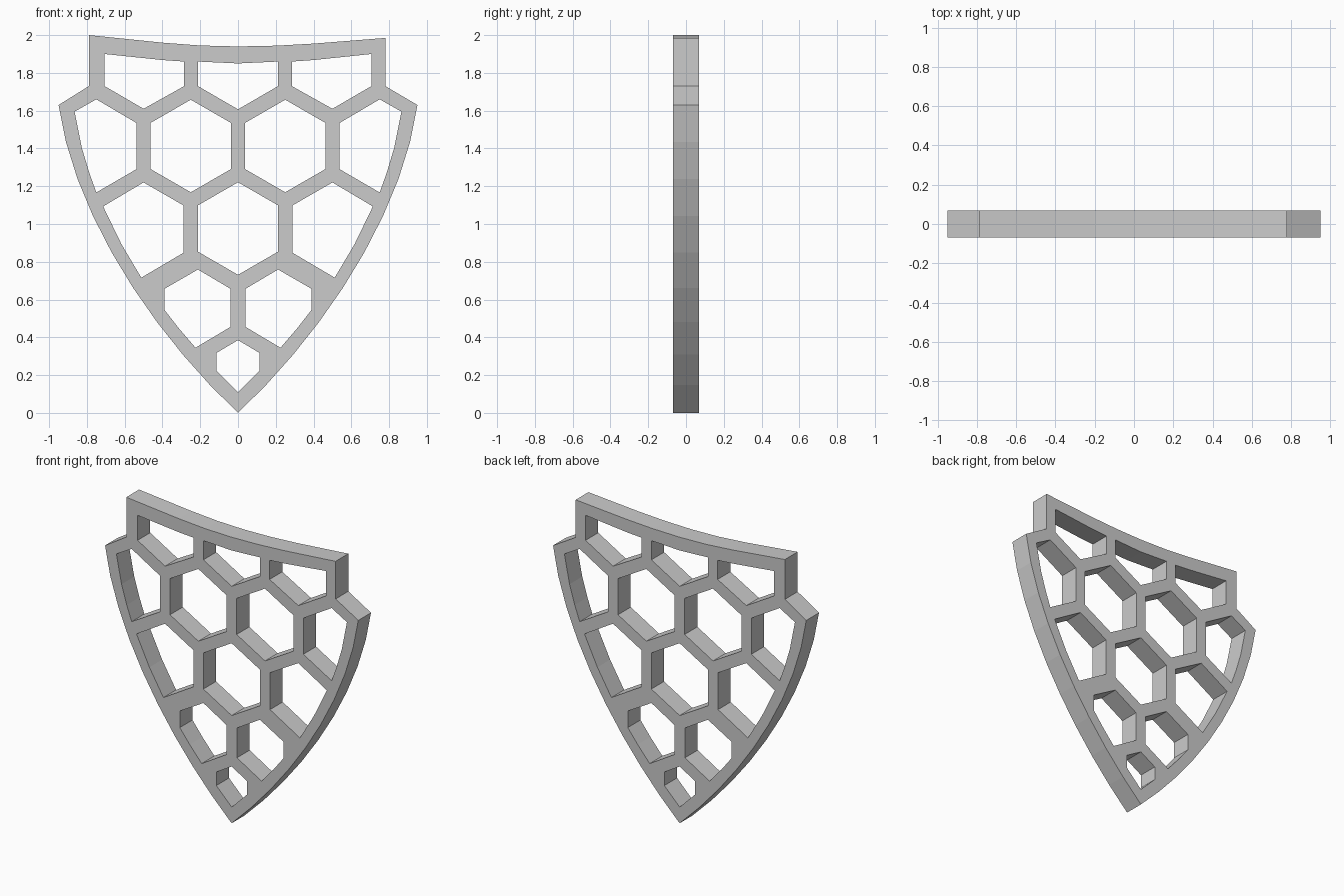
import bpy, bmesh, math
from mathutils import Vector
from mathutils.geometry import interpolate_bezier

if "Cube" in bpy.data.objects:
    bpy.data.objects.remove(bpy.data.objects["Cube"])

HALF_DEPTH = 0.068


def mirrored(points):
    return [(-x, z) for x, z in reversed(points)]


def hexagon(cx, cz, r=0.245):
    return [(cx + r * math.sin(i * math.pi / 3), cz + r * math.cos(i * math.pi / 3))
            for i in range(6)]


# Outer outline: bowed sides, stepped shoulders, sagging top edge
side = [(p.x, p.y) for p in interpolate_bezier(
    Vector((0, 0)), Vector((0.45, 0.42)), Vector((0.87, 1.05)), Vector((0.95, 1.63)), 10)]
top = [(0.78, 1.73), (0.78, 1.985), (0.4, 1.955), (0.2, 1.944), (0, 1.94),
       (-0.2, 1.945), (-0.4, 1.96), (-0.79, 2.0), (-0.79, 1.73)]
outline = side + top + mirrored(side[1:])

# Openings on the centre line
loops = [
    outline,
    hexagon(0, 0.976),
    [(0, 0.385), (0.115, 0.317), (0.115, 0.225), (0, 0.11), (-0.115, 0.225), (-0.115, 0.317)],
    [(-0.212, 1.86), (0, 1.85), (0.212, 1.86), (0.212, 1.73), (0, 1.607), (-0.212, 1.73)],
]

# Openings repeated left and right
paired = [
    hexagon(0.25, 1.413),
    [(0.285, 1.86), (0.4, 1.868), (0.706, 1.9), (0.706, 1.73), (0.5, 1.61), (0.285, 1.73)],
    [(0.75, 1.66), (0.865, 1.595), (0.826, 1.4), (0.787, 1.27), (0.75, 1.167),
     (0.538, 1.29), (0.538, 1.535)],
    [(0.5, 1.22), (0.714, 1.093), (0.617, 0.893), (0.512, 0.716), (0.288, 0.848), (0.288, 1.098)],
    [(0.212, 0.759), (0.389, 0.657), (0.389, 0.545), (0.315, 0.45), (0.225, 0.345),
     (0.04, 0.455), (0.04, 0.657)],
]
for hole in paired:
    loops += [hole, mirrored(hole)]

# Filled flat curve, extruded to the plate thickness
curve = bpy.data.curves.new("lattice_profile", 'CURVE')
curve.dimensions = '2D'
curve.fill_mode = 'BOTH'
curve.extrude = HALF_DEPTH
for loop in loops:
    spline = curve.splines.new('POLY')
    spline.points.add(len(loop) - 1)
    spline.use_cyclic_u = True
    for point, (x, z) in zip(spline.points, loop):
        point.co = (x, z, 0, 1)
profile = bpy.data.objects.new("lattice_profile", curve)
bpy.context.collection.objects.link(profile)
depsgraph = bpy.context.evaluated_depsgraph_get()
mesh = bpy.data.meshes.new_from_object(profile.evaluated_get(depsgraph))
bpy.data.objects.remove(profile)

# Weld caps to walls and stand the plate upright
bm = bmesh.new()
bm.from_mesh(mesh)
bmesh.ops.remove_doubles(bm, verts=bm.verts, dist=0.0005)
for v in bm.verts:
    v.co = (v.co.x, -v.co.z, v.co.y)
bmesh.ops.recalc_face_normals(bm, faces=bm.faces)
for f in bm.faces:
    f.smooth = False
bm.to_mesh(mesh)
bm.free()
mesh.materials.clear()
mesh.name = "honeycomb_shield"
shield = bpy.data.objects.new("honeycomb_shield", mesh)
bpy.context.collection.objects.link(shield)
